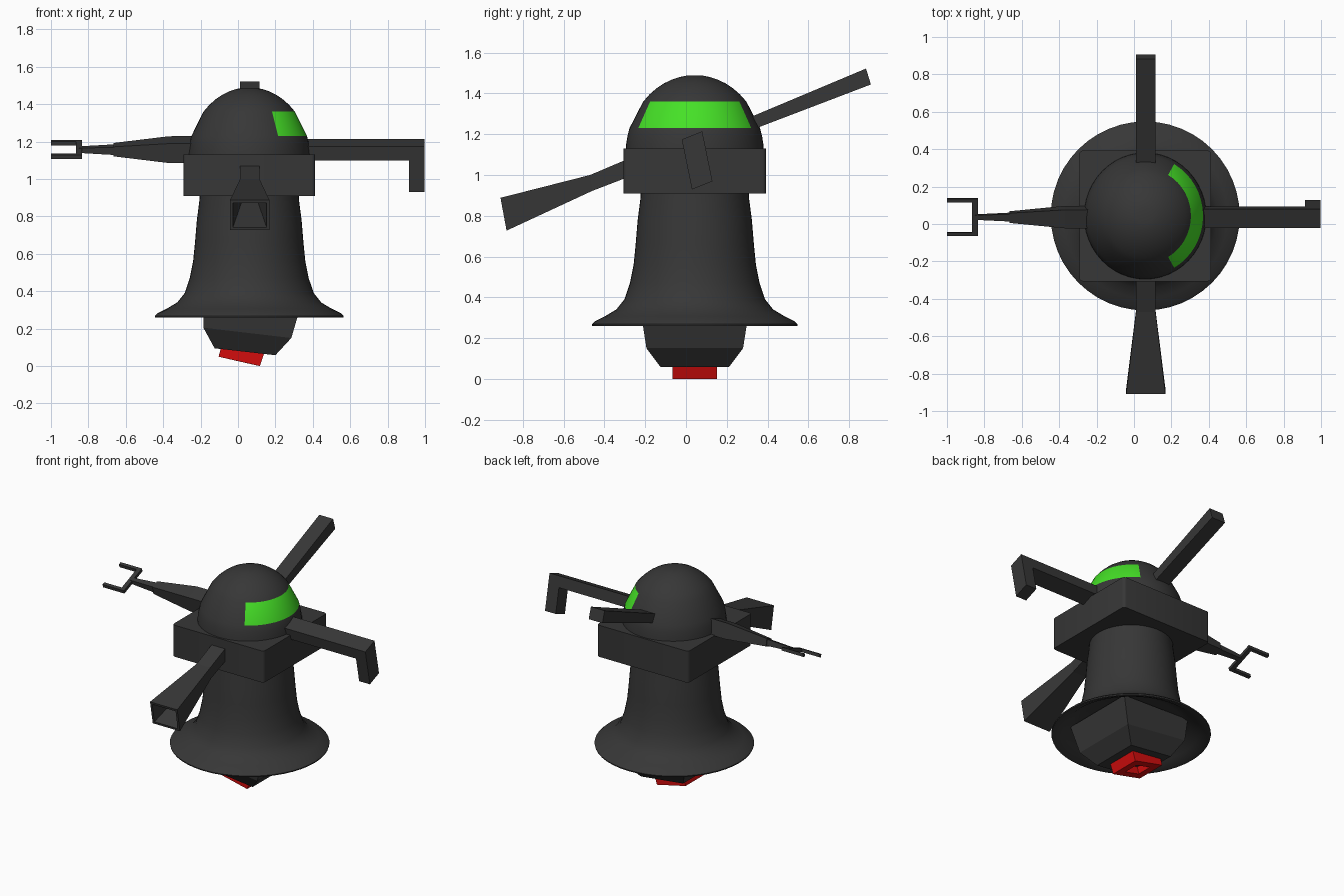
import bpy, bmesh, math
from mathutils import Vector

cube = bpy.data.objects.get("Cube")
if cube:
    bpy.data.objects.remove(cube, do_unlink=True)

CX, CY = 0.06, 0.043


def material(name, rgb):
    m = bpy.data.materials.new(name)
    m.use_nodes = True
    m.diffuse_color = (*rgb, 1)
    m.node_tree.nodes["Principled BSDF"].inputs["Base Color"].default_value = (*rgb, 1)
    return m


dark = material("dark grey", (0.038, 0.038, 0.038))
green = material("visor green", (0.06, 0.75, 0.02))
red = material("signal red", (0.65, 0.004, 0.004))


def finish(name, bm, *mats, smooth=None):
    bmesh.ops.recalc_face_normals(bm, faces=bm.faces)
    me = bpy.data.meshes.new(name)
    bm.to_mesh(me)
    bm.free()
    ob = bpy.data.objects.new(name, me)
    bpy.context.collection.objects.link(ob)
    for m in mats:
        me.materials.append(m)
    if smooth:
        bpy.ops.object.select_all(action="DESELECT")
        ob.select_set(True)
        bpy.context.view_layer.objects.active = ob
        bpy.ops.object.shade_smooth_by_angle(angle=math.radians(smooth))
    return ob


def skin(sections, caps=True):
    """Bridge a row of equal-length loops."""
    bm = bmesh.new()
    rings = [[bm.verts.new(p) for p in s] for s in sections]
    n = len(rings[0])
    for a, b in zip(rings, rings[1:]):
        for i in range(n):
            j = (i + 1) % n
            bm.faces.new((a[i], a[j], b[j], b[i]))
    if caps:
        bm.faces.new(rings[0])
        bm.faces.new(rings[-1])
    return bm


def lathe(profile, ry=1.0, n=48):
    """Spin (radius, z) pairs about the body axis."""
    turn = [math.tau * i / n for i in range(n)]
    return skin([[(CX + r * math.cos(t), CY + r * ry * math.sin(t), z) for t in turn]
                 for r, z in profile])


# Flared bell body, hollow underneath
bell = [(0.262, 0.95), (0.267, 0.88), (0.28, 0.78), (0.29, 0.66), (0.30, 0.56),
        (0.318, 0.47), (0.345, 0.39), (0.385, 0.34), (0.44, 0.307), (0.49, 0.282),
        (0.505, 0.268), (0.503, 0.26), (0.485, 0.262), (0.43, 0.29), (0.375, 0.33), (0.33, 0.345)]
finish("bell_body", lathe(bell), dark, smooth=40)

# Square shoulder block
bm = bmesh.new()
bmesh.ops.create_cube(bm, size=1)
for v in bm.verts:
    v.co = (CX + v.co.x * 0.705, CY + v.co.y * 0.7, 1.02 + v.co.z * 0.22)
uprights = [e for e in bm.edges if abs(e.verts[0].co.z - e.verts[1].co.z) > 0.1]
bmesh.ops.bevel(bm, geom=uprights, offset=0.02, segments=3, affect="EDGES", profile=0.5)
finish("shoulder_block", bm, dark, smooth=35)

# Domed head with the visor band as coloured faces
levels = [1.11, 1.15, 1.19, 1.23, 1.36, 1.395, 1.425, 1.45, 1.468, 1.48, 1.487]
dome = [(0.328 * math.sqrt(1 - ((z - 1.1) / 0.39) ** 2), z) for z in levels]
bm = lathe(dome, ry=1.035)
for f in bm.faces:
    c = f.calc_center_median()
    angle = math.atan2(c.y - CY, c.x - CX)
    if 1.24 < c.z < 1.35 and abs(angle) < math.radians(61):
        f.material_index = 1
finish("dome_head", bm, dark, green, smooth=40)


# Arms running front to back: side-view top and bottom points plus half width
def side_arm(name, rows):
    finish(name, skin([[(CX + 0.003 - w, yt, zt), (CX + 0.003 + w, yt, zt),
                        (CX + 0.003 + w, yb, zb), (CX + 0.003 - w, yb, zb)]
                       for yt, zt, yb, zb, w in rows]), dark)


side_arm("front_horn_arm", [
    (-0.27, 1.085, -0.27, 0.995, 0.052), (-0.47, 1.00, -0.46, 0.922, 0.052),
    (-0.91, 0.888, -0.88, 0.727, 0.105), (-0.907, 0.873, -0.883, 0.742, 0.09),
    (-0.64, 0.93, -0.64, 0.872, 0.045)])
side_arm("rear_rod_arm", [
    (0.30, 1.277, 0.32, 1.22, 0.053), (0.883, 1.522, 0.907, 1.444, 0.053)])

# Arms running sideways, rolled about their length
U, V = Vector((0, 0.93, 0.37)), Vector((0, -0.2, 0.98))


def rolled(x, hu, hv, u=0.0, v=0.0):
    c = Vector((x, 0.037, 1.157))
    return [c + U * (u + a * hu) + V * (v + b * hv)
            for a, b in ((-1, -1), (1, -1), (1, 1), (-1, 1))]


def rolled_arm(name, rows):
    finish(name, skin([rolled(*r) for r in rows]), dark)


# Hooked arm on the left
rolled_arm("hook_arm", [(0.34, 0.054, 0.038), (0.998, 0.054, 0.038)])
rolled_arm("hook_tip", [(0.915, 0.054, 0.125, 0.0, -0.087), (0.998, 0.054, 0.125, 0.0, -0.087)])

# Clawed arm on the right
rolled_arm("claw_upper_arm", [(-0.2, 0.054, 0.054), (-0.37, 0.053, 0.053), (-0.665, 0.028, 0.026)])
rolled_arm("claw_forearm", [(-0.64, 0.022, 0.022), (-0.85, 0.013, 0.013)])
rolled_arm("claw_bar", [(-0.865, 0.107, 0.011), (-0.835, 0.107, 0.011)])
for side, tag in ((1, "back"), (-1, "front")):
    rolled_arm("claw_prong_" + tag, [(-1.0, 0.01, 0.011, side * 0.097),
                                     (-0.86, 0.01, 0.011, side * 0.097)])


# Tilted square base: left and right edge points plus half depth
def tilted(xl, zl, xr, zr, h):
    return [(xl, CY - h, zl), (xr, CY - h, zr), (xr, CY + h, zr), (xl, CY + h, zl)]


finish("tilted_base", skin([tilted(-0.185, 0.345, 0.338, 0.33, 0.265),
                            tilted(-0.185, 0.205, 0.285, 0.15, 0.237),
                            tilted(-0.125, 0.095, 0.20, 0.058, 0.168)]), dark)

# Red square ring under the base
finish("red_ring", skin([tilted(-0.09, 0.10, 0.14, 0.07, 0.11),
                         tilted(-0.104, 0.05, 0.117, 0.0, 0.11),
                         tilted(-0.049, 0.038, 0.062, 0.012, 0.055),
                         tilted(-0.035, 0.094, 0.08, 0.078, 0.055)], caps=False), red)
